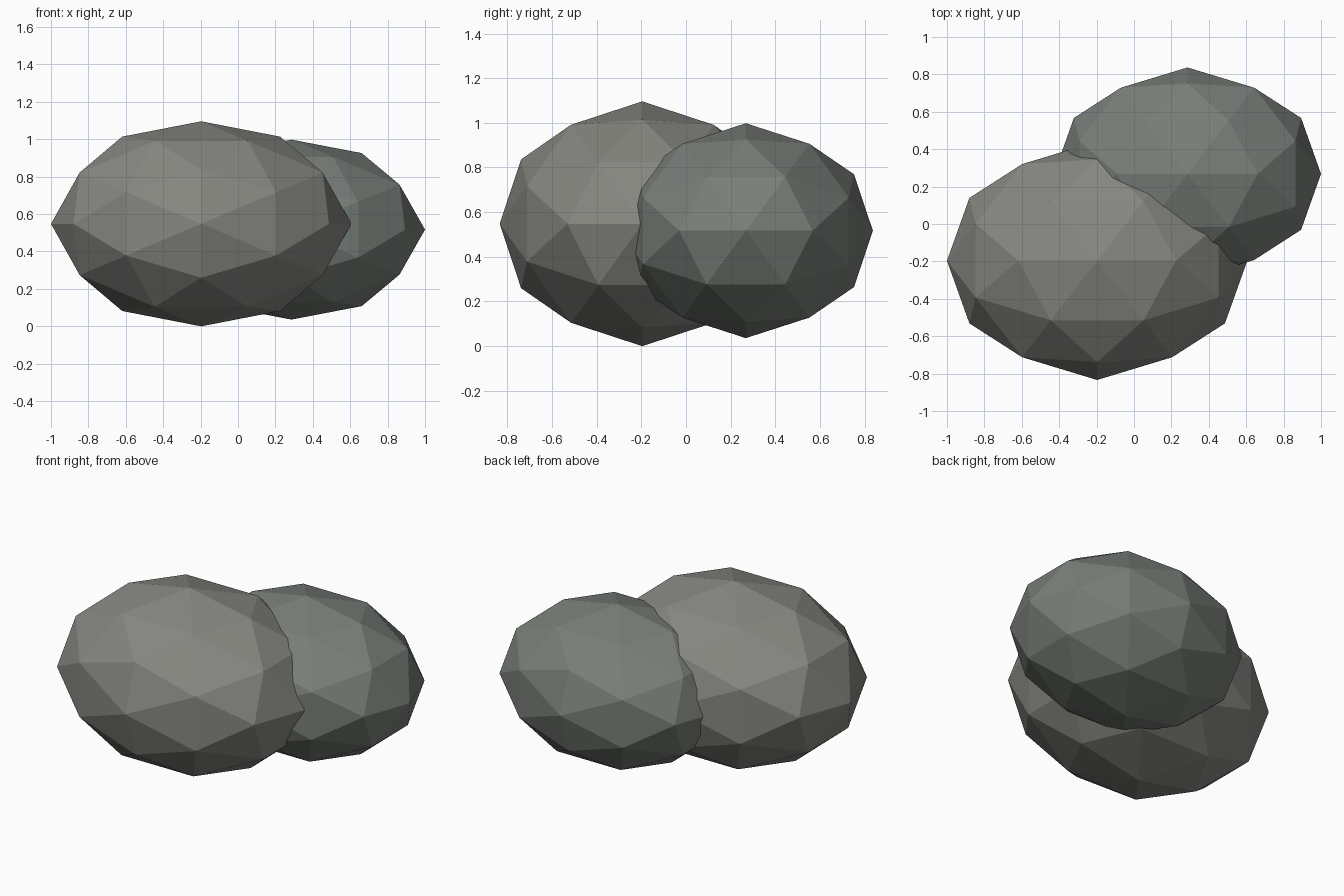
import bpy, bmesh
from itertools import product
from mathutils import Vector

if "Cube" in bpy.data.objects:
    bpy.data.objects.remove(bpy.data.objects["Cube"])

PHI = (1 + 5 ** 0.5) / 2


def facet_points():
    # 42 points of a once-divided icosahedron, two-fold symmetric on every axis
    seeds = [(1, 0, PHI), (1, PHI, 1 / PHI), (1, 0, 0)]
    pts = set()
    for s in seeds:
        for signs in product((-1, 1), repeat=3):
            v = Vector([a * b for a, b in zip(s, signs)]).normalized()
            v = [round(c, 6) + 0.0 for c in v]
            for k in range(3):
                pts.add(tuple(v[k:] + v[:k]))
    return sorted(pts)


def boulder(name, centre, radii, colour):
    bm = bmesh.new()
    for p in facet_points():
        bm.verts.new([c + r * q for c, r, q in zip(centre, radii, p)])
    bmesh.ops.convex_hull(bm, input=bm.verts)
    bmesh.ops.recalc_face_normals(bm, faces=bm.faces)
    mesh = bpy.data.meshes.new(name)
    bm.to_mesh(mesh)
    bm.free()
    mat = bpy.data.materials.new(name + "_stone")
    mat.diffuse_color = colour
    mat.use_nodes = True
    mat.node_tree.nodes["Principled BSDF"].inputs["Base Color"].default_value = mat.diffuse_color
    mesh.materials.append(mat)
    obj = bpy.data.objects.new(name, mesh)
    bpy.context.collection.objects.link(obj)
    return obj


# Large front rock and smaller rear rock, overlapping
boulder("large_rock", (-0.197, -0.196, 0.548), (0.803, 0.638, 0.548), (0.24, 0.24, 0.22, 1))
boulder("small_rock", (0.286, 0.268, 0.517), (0.714, 0.569, 0.481), (0.19, 0.21, 0.19, 1))
